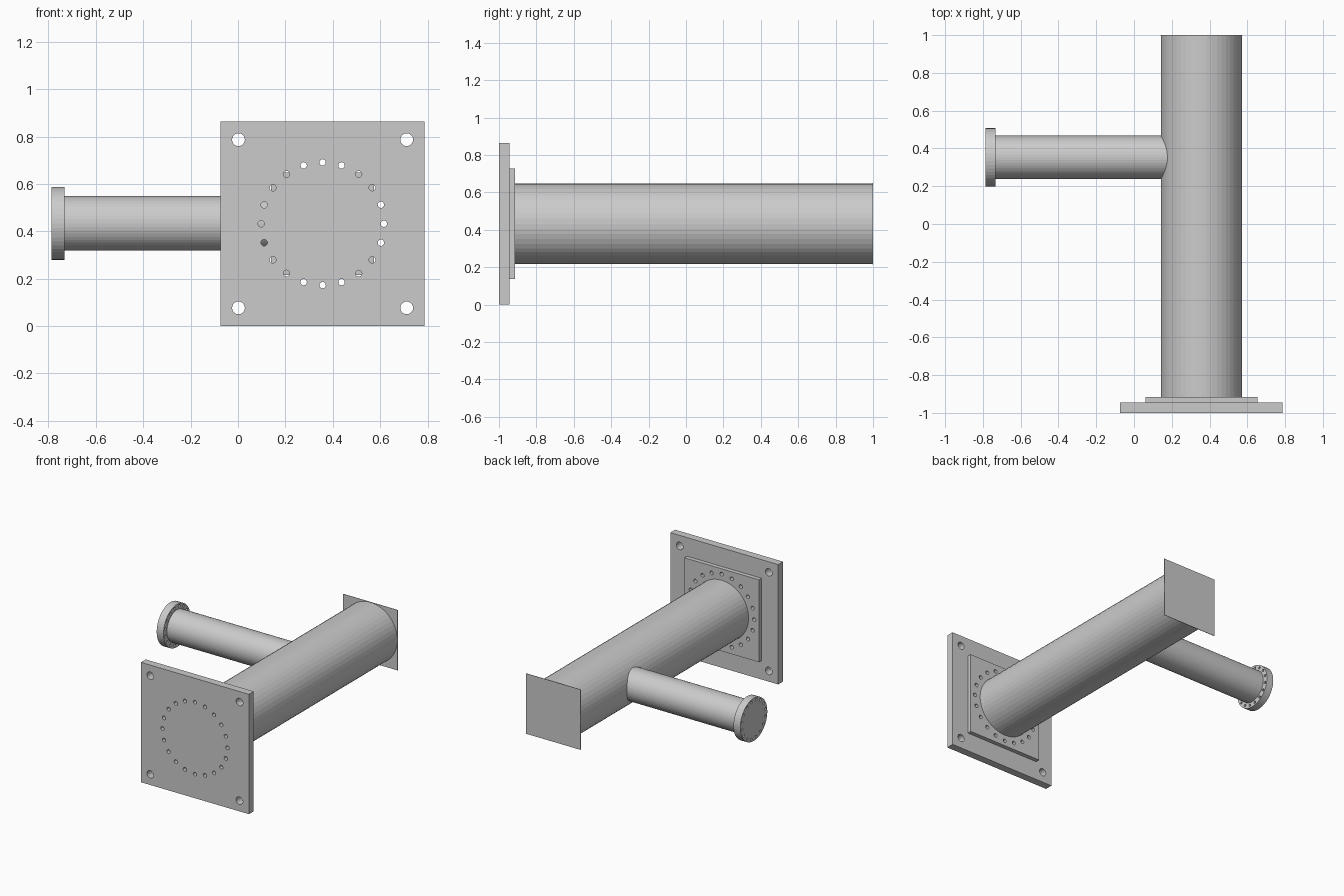
import bpy, bmesh
from math import radians, pi, sin, cos
from mathutils import Matrix, Vector

if "Cube" in bpy.data.objects:
    bpy.data.objects.remove(bpy.data.objects["Cube"])

CX, CZ = 0.357, 0.432          # axis of the main pipe
BY = 0.353                     # branch axis position along the pipe


def to_object(name, bm):
    mesh = bpy.data.meshes.new(name)
    bm.to_mesh(mesh)
    bm.free()
    obj = bpy.data.objects.new(name, mesh)
    bpy.context.collection.objects.link(obj)
    return obj


def box(name, lo, hi):
    lo, hi = Vector(lo), Vector(hi)
    bm = bmesh.new()
    bmesh.ops.create_cube(bm, size=1, matrix=Matrix.Translation((lo + hi) / 2)
                          @ Matrix.Diagonal((*(hi - lo), 1)))
    return to_object(name, bm)


def add_rod(bm, start, end, radius, sides):
    start, end = Vector(start), Vector(end)
    turn = (end - start).to_track_quat('Z', 'Y').to_matrix().to_4x4()
    bmesh.ops.create_cone(bm, cap_ends=True, segments=sides, radius1=radius,
                          radius2=radius, depth=(end - start).length,
                          matrix=Matrix.Translation((start + end) / 2) @ turn)


def rod(name, start, end, radius, sides=48):
    bm = bmesh.new()
    add_rod(bm, start, end, radius, sides)
    obj = to_object(name, bm)
    bpy.context.view_layer.objects.active = obj
    obj.select_set(True)
    bpy.ops.object.shade_smooth_by_angle(angle=radians(5))
    obj.select_set(False)
    return obj


def drill(name, rods, targets):
    bm = bmesh.new()
    for start, end, radius in rods:
        add_rod(bm, start, end, radius, 20)
    cutter = to_object(name, bm)
    cutter.hide_render = True
    cutter.hide_viewport = True
    cutter.display_type = 'WIRE'
    for obj in targets:
        mod = obj.modifiers.new("holes", 'BOOLEAN')
        mod.operation = 'DIFFERENCE'
        mod.solver = 'EXACT'
        mod.object = cutter


# Mounting plates
base = box("mounting_plate", (-0.073, -1, 0), (0.787, -0.945, 0.863))
flange = box("pipe_flange_plate", (0.06, -0.945, 0.136), (0.654, -0.915, 0.729))

# Corner holes and ring of bolt holes
holes = [((CX + sx * 0.355, -1.1, CZ + sz * 0.355),
          (CX + sx * 0.355, -0.8, CZ + sz * 0.355), 0.027)
         for sx in (-1, 1) for sz in (-1, 1)]
for i in range(20):
    a = 2 * pi * i / 20
    x, z = CX + 0.259 * cos(a), CZ + 0.259 * sin(a)
    holes.append(((x, -1.1, z), (x, -0.8, z), 0.0135))
drill("plate_hole_cutter", holes, [base, flange])

# Main pipe with square end sheet
rod("main_pipe", (CX, -0.915, CZ), (CX, 0.998, CZ), 0.215)
box("end_sheet", (CX - 0.217, 0.997, CZ - 0.217), (CX + 0.217, 1, CZ + 0.217))

# Side branch and its round flange
rod("branch_pipe", (-0.735, BY, CZ + 0.002), (0.2, BY, CZ + 0.002), 0.115)
cap = rod("branch_flange", (-0.787, BY, CZ + 0.002), (-0.733, BY, CZ + 0.002), 0.154)

# Bolt holes in the round flange
holes = []
for i in range(16):
    a = 2 * pi * (i + 0.5) / 16
    y, z = BY + 0.135 * cos(a), CZ + 0.002 + 0.135 * sin(a)
    holes.append(((-0.9, y, z), (-0.7, y, z), 0.009))
drill("branch_hole_cutter", holes, [cap])
